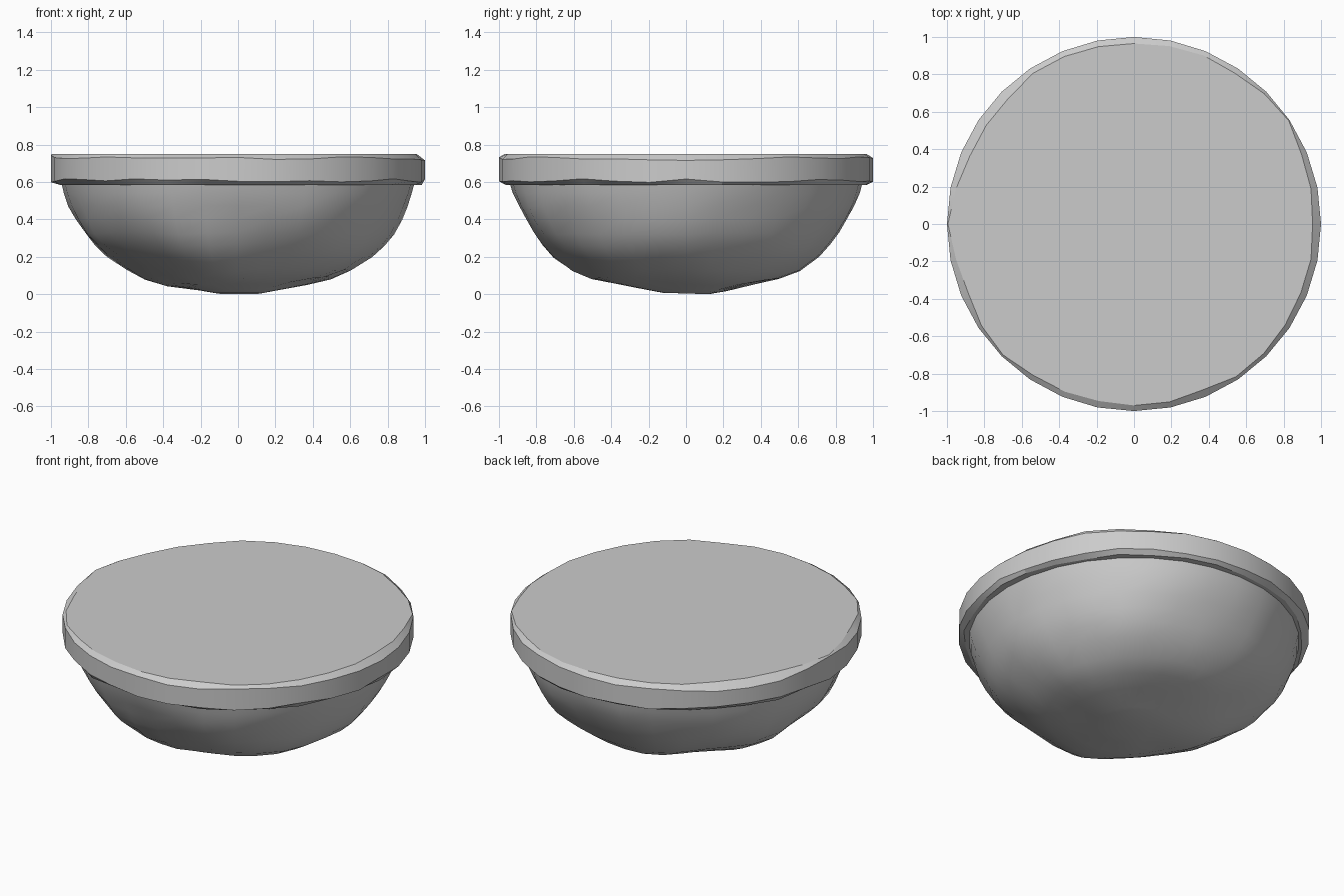
import bpy, bmesh, math, random
from mathutils import Vector, noise

if "Cube" in bpy.data.objects:
    bpy.data.objects.remove(bpy.data.objects["Cube"])

random.seed(4)
SIDES = 32


def loft(name, rings, angle):
    """Skin a stack of closed rings and cap both ends."""
    bm = bmesh.new()
    loops = [[bm.verts.new(p) for p in ring] for ring in rings]
    for a, b in zip(loops, loops[1:]):
        n = len(a)
        for i in range(n):
            j = (i + 1) % n
            bm.faces.new((a[i], a[j], b[j], b[i]))
    bm.faces.new(loops[0][::-1])
    bm.faces.new(loops[-1])
    bmesh.ops.recalc_face_normals(bm, faces=bm.faces)
    mesh = bpy.data.meshes.new(name)
    bm.to_mesh(mesh)
    bm.free()
    obj = bpy.data.objects.new(name, mesh)
    bpy.context.collection.objects.link(obj)
    bpy.ops.object.select_all(action='DESELECT')
    bpy.context.view_layer.objects.active = obj
    obj.select_set(True)
    bpy.ops.object.shade_smooth_by_angle(angle=math.radians(angle))
    return obj


def ring(radii, heights):
    n = len(radii)
    return [(r * math.cos(math.tau * i / n), r * math.sin(math.tau * i / n), z)
            for i, (r, z) in enumerate(zip(radii, heights))]


# Flat ground slab with an unevenly worn top and bottom edge
top_r = [.955, .965, .97, .995, .985, .97, .975, .97, .965, .967, .97, .97, .95, .95, .95, .97,
         .995, .97, .96, .98, .99, .972, .97, .965, .97, .97, .96, .982, .98, .972, .965, .965]
top_z = [.738 - .5 * (1 - r) + random.uniform(-.003, .01) for r in top_r]
low_r = [random.uniform(.95, .985) for _ in range(SIDES)]
low_z = [random.uniform(.598, .618) for _ in range(SIDES)]
loft("ground_slab", [
    ring(low_r, [.585] * SIDES),
    ring([1] * SIDES, low_z),
    ring([1] * SIDES, top_z),
    ring(top_r, [.75] * SIDES)], 20)

# Lumpy rounded rock underside
profile = [(.12, .012), (.22, .022), (.38, .055), (.5, .09), (.6, .135), (.71, .205),
           (.775, .265), (.825, .325), (.87, .4), (.905, .47), (.93, .54), (.945, .6)]
rings = []
for r, z in profile:
    loop = []
    for x, y, h in ring([r] * SIDES, [z] * SIDES):
        p = Vector((x, y, h))
        out = Vector((x, y, (h - .6) * 1.6)).normalized()
        fade = min(1, max(0, (.6 - h) / .15)) * min(1, r / .4)
        p += out * noise.noise(p * 3.2 + Vector((7, 3, 1))) * .03 * fade
        p.z = max(p.z, 0)
        loop.append(p)
    rings.append(loop)
bottom = min(p.z for loop in rings for p in loop)
for p in rings[0]:
    p.z -= min(bottom, p.z)
loft("rock_underside", rings, 40)
